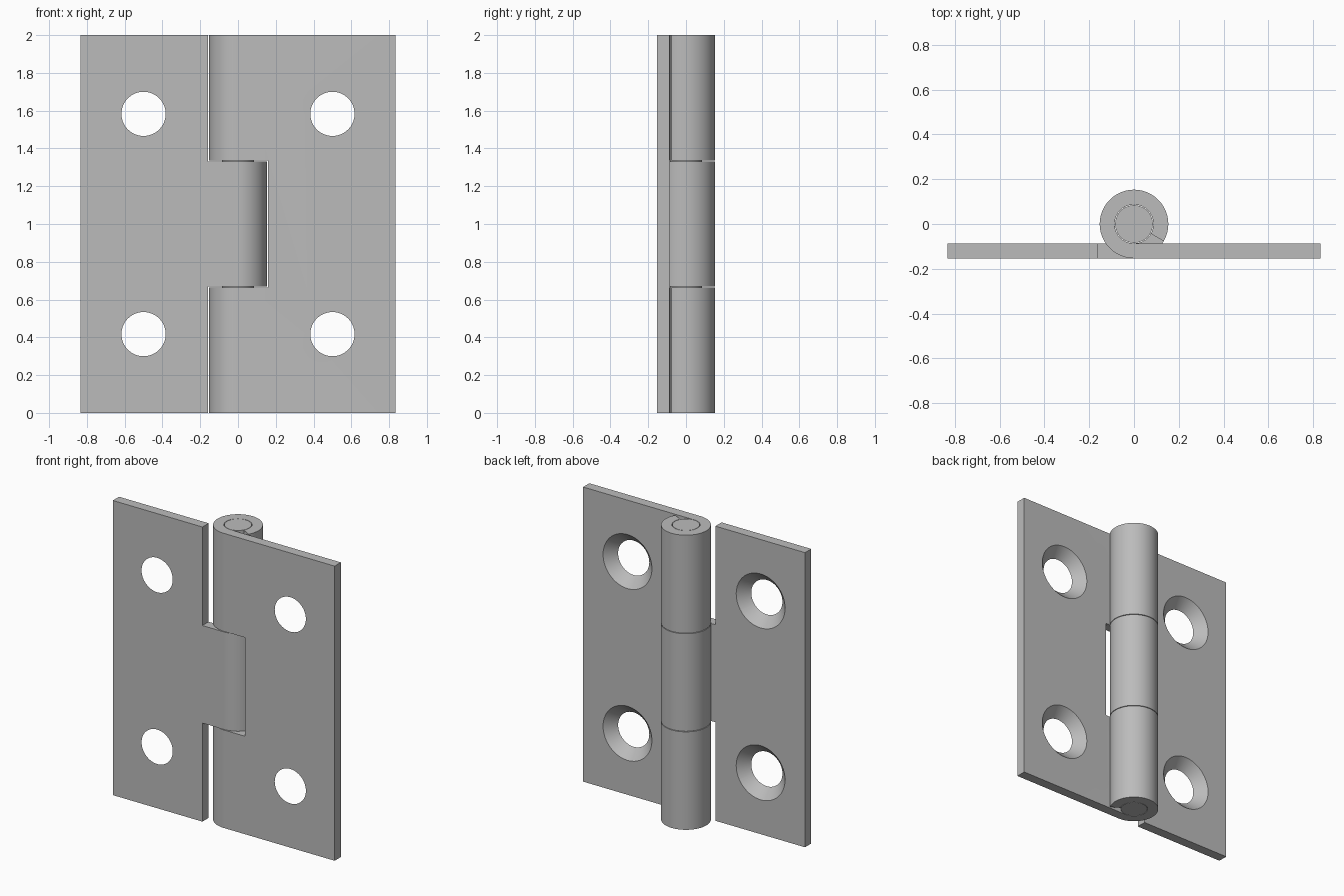
import bpy, bmesh
from math import sin, cos, radians
from mathutils import Matrix, Vector

cube = bpy.data.objects.get("Cube")
if cube:
    bpy.data.objects.remove(cube, do_unlink=True)

R, BORE, PIN = 0.153, 0.0865, 0.084   # knuckle, bore and pin radii
WIDTH, HEIGHT, EDGE = 0.833, 2.0, 0.16
LOW, HIGH, PLAY = 0.667, 1.333, 0.002
HOLE_R, HOLE_X = 0.117, 0.5
HOLE_Z = (0.417, 1.583)

steel = bpy.data.materials.new("grey steel")
steel.use_nodes = True
colour = (0.5, 0.5, 0.5, 1)
steel.diffuse_color = colour
steel.node_tree.nodes["Principled BSDF"].inputs["Base Color"].default_value = colour


def make_object(name, bm):
    bmesh.ops.recalc_face_normals(bm, faces=bm.faces)
    mesh = bpy.data.meshes.new(name)
    bm.to_mesh(mesh)
    bm.free()
    mesh.materials.append(steel)
    obj = bpy.data.objects.new(name, mesh)
    bpy.context.collection.objects.link(obj)
    return obj


def shade(obj):
    bpy.ops.object.select_all(action='DESELECT')
    obj.select_set(True)
    bpy.context.view_layer.objects.active = obj
    bpy.ops.object.shade_smooth_by_angle(angle=radians(30))


def arc(radius, start, end, steps=72):
    angles = [radians(start + (end - start) * i / steps) for i in range(steps + 1)]
    return [(radius * cos(a), radius * sin(a)) for a in angles]


def make_leaf(name, side, notches):
    # Flat plate whose inner edge curls round the pin
    profile = arc(R, -90, -390) + arc(BORE, -390, -90) + [(WIDTH, -BORE), (WIDTH, -R)]
    bm = bmesh.new()
    face = bm.faces.new([bm.verts.new((side * x, y, 0)) for x, y in profile])
    up = bmesh.ops.extrude_face_region(bm, geom=[face])["geom"]
    bmesh.ops.translate(bm, vec=(0, 0, HEIGHT),
                        verts=[v for v in up if isinstance(v, bmesh.types.BMVert)])
    leaf = make_object(name, bm)

    # Notches for the other leaf's knuckles, and countersunk screw holes
    cut = bmesh.new()
    for z0, z1 in notches:
        size = Matrix.Diagonal((EDGE + 0.4, 1, z1 - z0, 1))
        centre = Vector((side * (EDGE - 0.4) / 2, 0, (z0 + z1) / 2))
        bmesh.ops.create_cube(cut, size=1, matrix=Matrix.Translation(centre) @ size)
    extra = 0.02
    depth = R - BORE + 2 * extra
    for z in HOLE_Z:
        place = Matrix.Translation((side * HOLE_X, -(R + BORE) / 2, z))
        bmesh.ops.create_cone(cut, cap_ends=True, segments=64, depth=depth,
                              radius1=HOLE_R - extra, radius2=HOLE_R - extra + depth,
                              matrix=place @ Matrix.Rotation(radians(-90), 4, 'X'))
    cutter = make_object(name + "_cutter", cut)
    cutter.hide_render = True
    mod = leaf.modifiers.new("cuts", 'BOOLEAN')
    mod.operation, mod.solver, mod.object = 'DIFFERENCE', 'EXACT', cutter
    graph = bpy.context.evaluated_depsgraph_get()
    result = bpy.data.meshes.new_from_object(leaf.evaluated_get(graph))
    leaf.modifiers.clear()
    leaf.data = result
    bpy.data.objects.remove(cutter, do_unlink=True)
    shade(leaf)


# Left leaf carries the two end knuckles, right leaf the middle one
make_leaf("left_leaf", 1, [(LOW - PLAY, HIGH + PLAY)])
make_leaf("right_leaf", -1, [(-0.1, LOW + PLAY), (HIGH - PLAY, HEIGHT + 0.1)])

# Hinge pin, flush with both ends
bm = bmesh.new()
bmesh.ops.create_cone(bm, cap_ends=True, segments=64, radius1=PIN, radius2=PIN, depth=HEIGHT,
                      matrix=Matrix.Translation((0, 0, HEIGHT / 2)))
shade(make_object("hinge_pin", bm))
